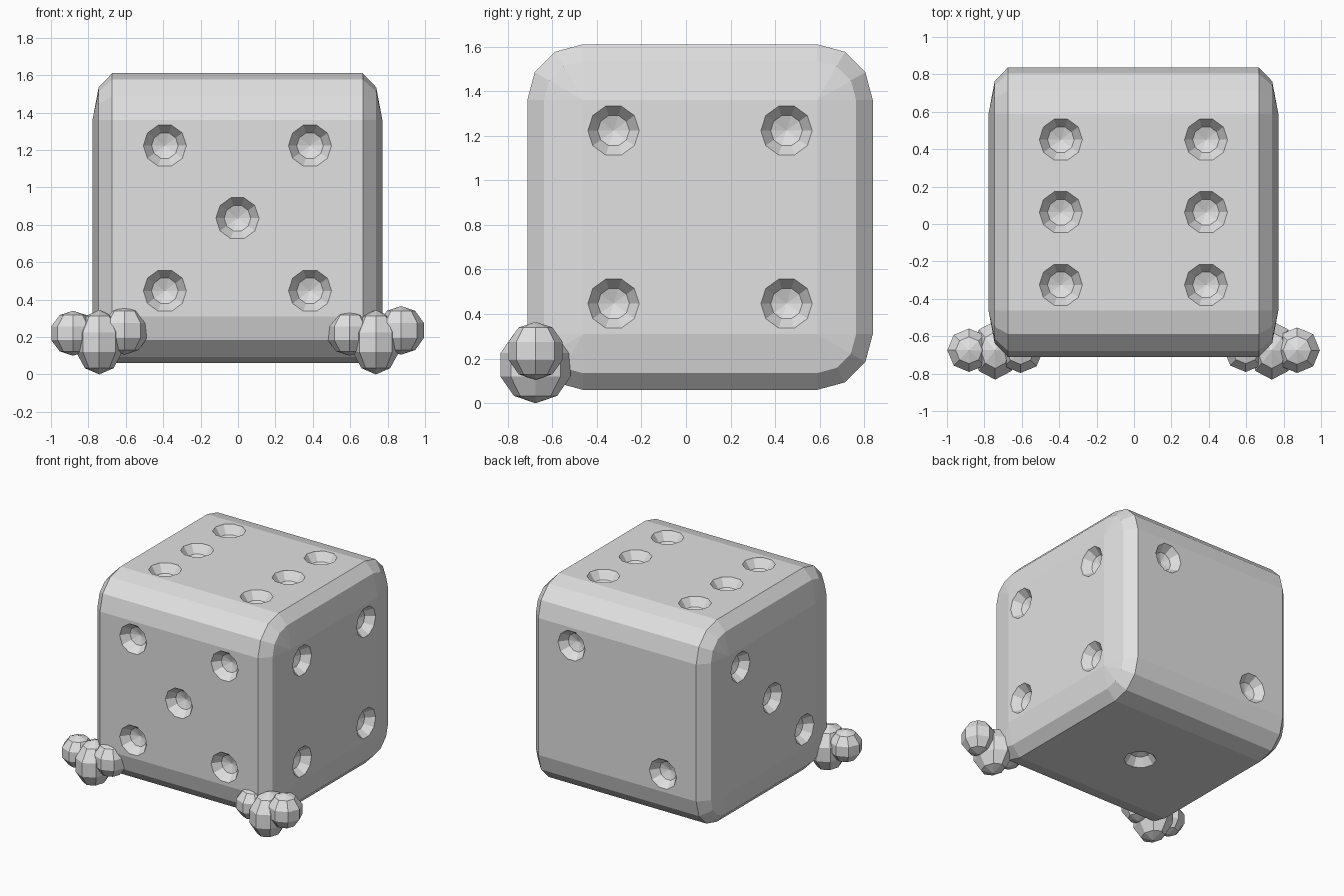
import bpy, bmesh, math
from mathutils import Vector, Matrix

cube = bpy.data.objects.get("Cube")
if cube:
    bpy.data.objects.remove(cube, do_unlink=True)

grey = bpy.data.materials.new("light_grey")
grey.use_nodes = True
colour = (0.75, 0.75, 0.75, 1)
grey.diffuse_color = colour
grey.node_tree.nodes["Principled BSDF"].inputs["Base Color"].default_value = colour

CENTRE = Vector((-0.003, 0.063, 0.835))
HALF = 0.775      # half the width of the block
CORNER = 0.25     # radius of the rounded corners
STEP = 0.388      # spacing of the dimples


def make_object(name, bm):
    bmesh.ops.recalc_face_normals(bm, faces=bm.faces)
    mesh = bpy.data.meshes.new(name)
    bm.to_mesh(mesh)
    bm.free()
    mesh.materials.append(grey)
    obj = bpy.data.objects.new(name, mesh)
    bpy.context.collection.objects.link(obj)
    return obj


# Block: rounded square rings along x, shrinking to bevelled ends
def ring(bm, x, radius):
    verts = []
    core = HALF - CORNER
    for corner in range(4):
        mid = math.radians(45 + 90 * corner)
        cy = math.copysign(core, math.cos(mid))
        cz = math.copysign(core, math.sin(mid))
        for k in range(4):
            a = math.radians(90 * corner + 30 * k)
            point = Vector((x, cy + radius * math.cos(a), cz + radius * math.sin(a)))
            verts.append(bm.verts.new(CENTRE + point))
    return verts


bm = bmesh.new()
half_profile = [(0.67, CORNER), (0.742, 0.175), (HALF, 0)]
profile = [(-x, r) for x, r in reversed(half_profile)] + half_profile
rings = [ring(bm, x, r) for x, r in profile]
for a, b in zip(rings, rings[1:]):
    for i in range(len(a)):
        j = (i + 1) % len(a)
        bm.faces.new((a[i], a[j], b[j], b[i]))
bm.faces.new(rings[0])
bm.faces.new(rings[-1])
bmesh.ops.remove_doubles(bm, verts=bm.verts, dist=0.0005)
block = make_object("block", bm)

# Dimples: (normal, first axis, second axis, spots in spacing steps)
X, Y, Z = Vector((1, 0, 0)), Vector((0, 1, 0)), Vector((0, 0, 1))
four = [(u, v) for u in (-1, 1) for v in (-1, 1)]
faces = [
    (-Y, X, Z, four + [(0, 0)]),
    (X, Y, Z, four),
    (Z, X, Y, four + [(-1, 0), (1, 0)]),
    (Y, X, Z, [(1, 1), (-1, -1)]),
    (-X, Y, Z, [(1, 1), (0, 0), (-1, -1)]),
    (-Z, X, Y, [(0, 0)]),
]
bm = bmesh.new()
for normal, u_axis, v_axis, spots in faces:
    turn = normal.to_track_quat('Z', 'Y').to_matrix().to_4x4()
    for u, v in spots:
        spot = CENTRE + normal * (HALF + 0.036) + (u_axis * u + v_axis * v) * STEP
        bmesh.ops.create_uvsphere(
            bm, u_segments=10, v_segments=5, radius=0.121,
            matrix=Matrix.Translation(spot) @ turn @ Matrix.Rotation(math.radians(18), 4, 'Z'))
cutter = make_object("dimple_cutter", bm)
cutter.hide_render = True

cut = block.modifiers.new("dimples", 'BOOLEAN')
cut.operation = 'DIFFERENCE'
cut.solver = 'EXACT'
cut.object = cutter
bpy.context.view_layer.update()
carved = bpy.data.meshes.new_from_object(
    block.evaluated_get(bpy.context.evaluated_depsgraph_get()))
block.modifiers.clear()
block.data = carved
bpy.data.objects.remove(cutter, do_unlink=True)

# Feet: one large ball with a smaller ball on either side, repeated at both corners
balls = [
    ("middle", 0, 0.172, (0.13, 0.165, 0.172)),
    ("right", -0.14, 0.22, (0.122, 0.122, 0.12)),
    ("left", 0.135, 0.235, (0.128, 0.128, 0.13)),
]
for side, foot_x in (("right", -0.742), ("left", 0.737)):
    for part, dx, z, size in balls:
        bm = bmesh.new()
        bmesh.ops.create_uvsphere(
            bm, u_segments=8, v_segments=5, radius=1,
            matrix=Matrix.LocRotScale(Vector((foot_x + dx, -0.675, z)), None, Vector(size)))
        make_object(f"{side}_foot_{part}_ball", bm)
